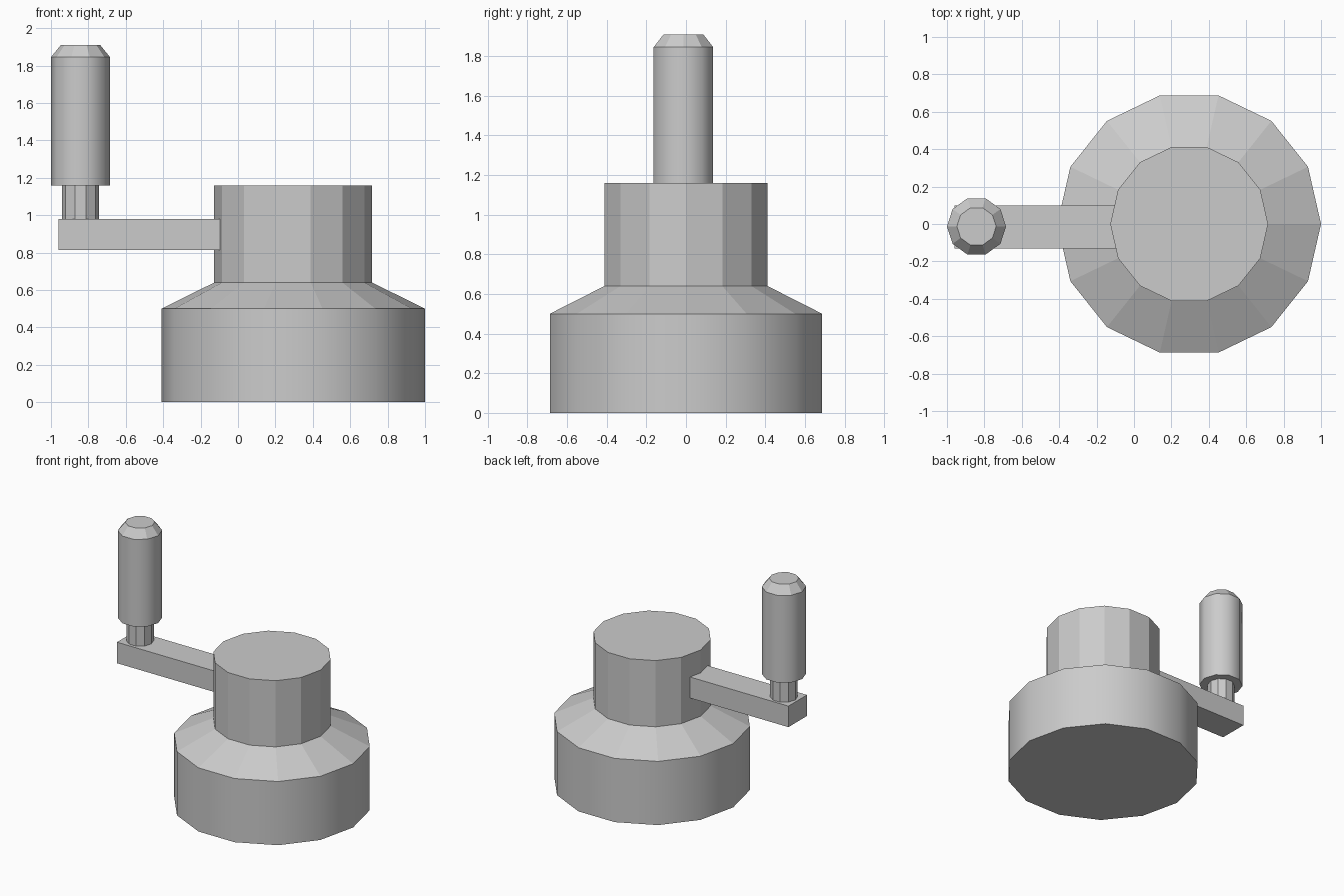
import bpy, bmesh
from math import cos, sin, tau

if "Cube" in bpy.data.objects:
    bpy.data.objects.remove(bpy.data.objects["Cube"])


def lathe(name, center, sides, profile, smooth_bands=()):
    """Capped solid of revolution from (radius, z) points; listed bands shade smooth."""
    bm = bmesh.new()
    rings = [[bm.verts.new((r * cos(tau * i / sides), r * sin(tau * i / sides), z))
              for i in range(sides)] for r, z in profile]
    for b, (lo, hi) in enumerate(zip(rings, rings[1:])):
        for i in range(sides):
            j = (i + 1) % sides
            face = bm.faces.new((lo[i], lo[j], hi[j], hi[i]))
            face.smooth = b in smooth_bands
    bm.faces.new(rings[0][::-1])
    bm.faces.new(rings[-1])
    return finish(name, bm, (*center, 0))


def finish(name, bm, location):
    mesh = bpy.data.meshes.new(name)
    bm.to_mesh(mesh)
    bm.free()
    obj = bpy.data.objects.new(name, mesh)
    obj.location = location
    bpy.context.collection.objects.link(obj)
    return obj


def box(name, lo, hi):
    bm = bmesh.new()
    bmesh.ops.create_cube(bm, size=1)
    bmesh.ops.scale(bm, vec=[h - l for l, h in zip(lo, hi)], verts=bm.verts)
    return finish(name, bm, [(l + h) / 2 for l, h in zip(lo, hi)])


# Wide base, sloped shoulder and narrower hub
lathe("base_and_hub", (0.295, 0), 14,
      [(0.705, 0), (0.705, 0.5), (0.422, 0.64), (0.422, 1.16)], smooth_bands=(0,))

# Crank arm, ending just inside the hub
box("crank_arm", (-0.96, -0.13, 0.815), (-0.09, 0.10, 0.98))

# Handle: thin neck, step out to the grip, chamfered top
lathe("handle", (-0.842, -0.013), 10,
      [(0.098, 0.97), (0.098, 1.16), (0.158, 1.16), (0.158, 1.845), (0.105, 1.91)],
      smooth_bands=(2,))
